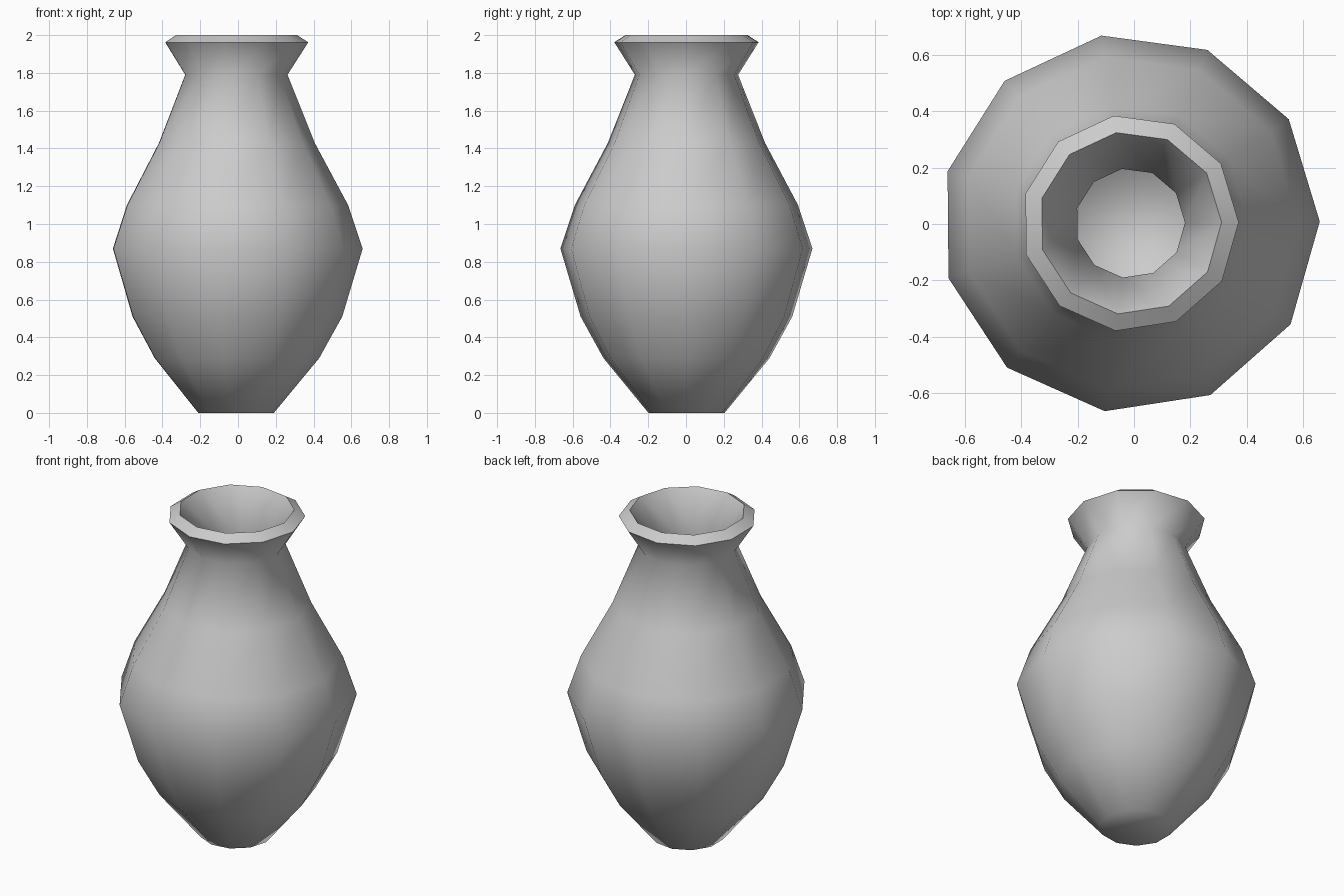
import bpy, bmesh, math

if "Cube" in bpy.data.objects:
    bpy.data.objects.remove(bpy.data.objects["Cube"])

SIDES = 11
CX, CY, TURN = -0.014, 0.003, math.radians(0.5)
# outer profile: radius, height
PROFILE = [(0.204, 0.0), (0.444, 0.29), (0.566, 0.51), (0.674, 0.87), (0.597, 1.10),
           (0.42, 1.43), (0.276, 1.79), (0.386, 1.962)]

# lathed outer shell with closed foot
bm = bmesh.new()
rings = []
for r, z in PROFILE:
    angles = [TURN + 2 * math.pi * i / SIDES for i in range(SIDES)]
    rings.append([bm.verts.new((CX + r * math.cos(a), CY + r * math.sin(a), z)) for a in angles])
bm.faces.new(rings[0][::-1])
for low, high in zip(rings, rings[1:]):
    for i in range(SIDES):
        j = (i + 1) % SIDES
        bm.faces.new((low[i], low[j], high[j], high[i]))
mesh = bpy.data.meshes.new("vase")
bm.to_mesh(mesh)
bm.free()
vase = bpy.data.objects.new("vase", mesh)
bpy.context.collection.objects.link(vase)
bpy.context.view_layer.objects.active = vase
vase.select_set(True)

# wall thickness, grown inward, with slanted rim
wall = vase.modifiers.new("wall", 'SOLIDIFY')
wall.thickness = 0.07
wall.offset = -1
wall.use_even_offset = True
bpy.ops.object.modifier_apply(modifier=wall.name)

# smooth body, sharp rim and foot
bpy.ops.object.shade_smooth_by_angle(angle=math.radians(60))
